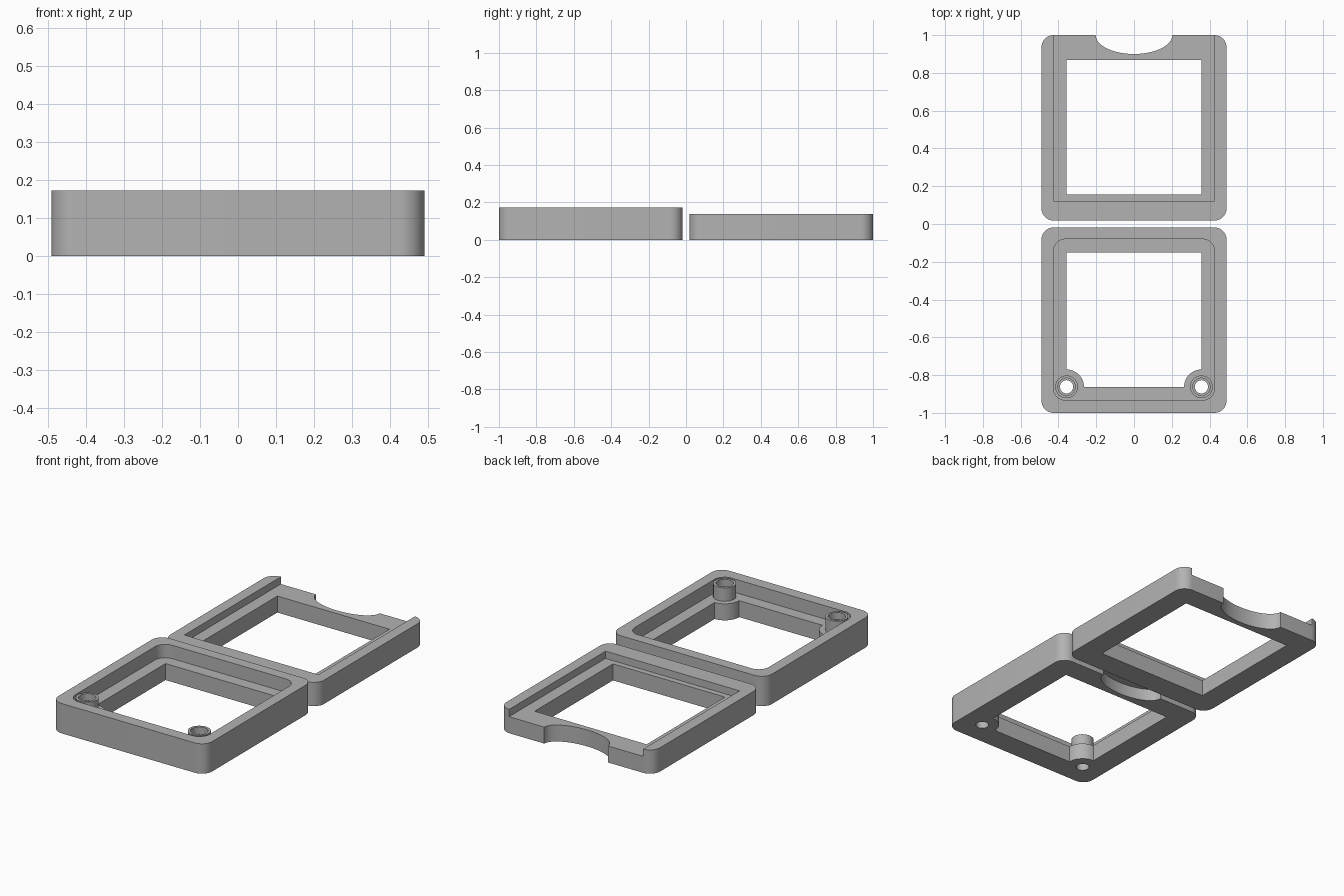
import bpy, bmesh, math

cube = bpy.data.objects.get("Cube")
if cube:
    bpy.data.objects.remove(cube, do_unlink=True)

grey = bpy.data.materials.new("plain_grey")
grey.use_nodes = True
colour = (0.45, 0.45, 0.45, 1)
grey.diffuse_color = colour
grey.node_tree.nodes["Principled BSDF"].inputs["Base Color"].default_value = colour


def prism(name, outline, z0, z1):
    """Extrude a flat outline from z0 up to z1."""
    bm = bmesh.new()
    face = bm.faces.new([bm.verts.new((x, y, z0)) for x, y in outline])
    top = bmesh.ops.extrude_face_region(bm, geom=[face])["geom"]
    verts = [v for v in top if isinstance(v, bmesh.types.BMVert)]
    bmesh.ops.translate(bm, vec=(0, 0, z1 - z0), verts=verts)
    bmesh.ops.recalc_face_normals(bm, faces=bm.faces)
    mesh = bpy.data.meshes.new(name)
    bm.to_mesh(mesh)
    bm.free()
    mesh.materials.append(grey)
    obj = bpy.data.objects.new(name, mesh)
    bpy.context.collection.objects.link(obj)
    return obj


def rect(x0, x1, y0, y1, r=0.0, steps=10):
    """Rectangle outline, with rounded corners when r is set."""
    if not r:
        return [(x0, y0), (x1, y0), (x1, y1), (x0, y1)]
    centres = [(x1 - r, y1 - r), (x0 + r, y1 - r), (x0 + r, y0 + r), (x1 - r, y0 + r)]
    points = []
    for quarter, (cx, cy) in enumerate(centres):
        for i in range(steps + 1):
            a = (quarter + i / steps) * math.pi / 2
            points.append((cx + r * math.cos(a), cy + r * math.sin(a)))
    return points


def ellipse(cx, cy, rx, ry, n=48):
    turn = 2 * math.pi / n
    return [(cx + rx * math.cos(i * turn), cy + ry * math.sin(i * turn)) for i in range(n)]


def combine(obj, tool, operation):
    """Apply a boolean, then discard the tool object."""
    mod = obj.modifiers.new("boolean", 'BOOLEAN')
    mod.operation, mod.solver, mod.object = operation, 'EXACT', tool
    graph = bpy.context.evaluated_depsgraph_get()
    mesh = bpy.data.meshes.new_from_object(obj.evaluated_get(graph))
    obj.modifiers.clear()
    obj.data = mesh
    bpy.data.objects.remove(tool, do_unlink=True)


def cut(obj, outline, z0, z1):
    combine(obj, prism("cutter", outline, z0, z1), 'DIFFERENCE')


def add(obj, outline, z0, z1):
    combine(obj, prism("addition", outline, z0, z1), 'UNION')


HALF, GAP, RADIUS = 0.49, 0.018, 0.065
WINDOW = 0.357
RECESS = 0.427

# Front frame: rounded tray with a ledge and a square window
HEIGHT, LEDGE = 0.172, 0.095
front = prism("front_frame", rect(-HALF, HALF, -1, -GAP, RADIUS), 0, HEIGHT)
cut(front, rect(-RECESS, RECESS, -0.933, -0.08, RADIUS), LEDGE, 0.3)
cut(front, rect(-WINDOW, WINDOW, -0.863, -0.15), -0.1, 0.3)

# Screw posts on rounded lobes in the two front corners
for side in (-1, 1):
    x, y = side * 0.357, -0.862
    add(front, ellipse(x, y, 0.092, 0.092), 0, LEDGE)
    add(front, ellipse(x, y, 0.06, 0.06), LEDGE - 0.02, HEIGHT)
    cut(front, ellipse(x, y, 0.035, 0.035, 32), -0.1, 0.3)
    cut(front, ellipse(x, y, 0.046, 0.046, 32), HEIGHT - 0.04, 0.3)

# Finger scoop under the rear edge
cut(front, ellipse(0, -GAP, 0.203, 0.1), -0.1, 0.07)

# Back frame: channel open at the rear, square window, thumb notch
HEIGHT, LEDGE = 0.137, 0.095
back = prism("back_frame", rect(-HALF, HALF, GAP, 1, RADIUS), 0, HEIGHT)
cut(back, rect(-RECESS, RECESS, 0.122, 1.1), LEDGE, 0.3)
cut(back, rect(-WINDOW, WINDOW, 0.155, 0.868), -0.1, 0.3)
cut(back, ellipse(0, 1, 0.203, 0.1), -0.1, 0.3)

# Smooth rounded walls, keep hard edges
for obj in (front, back):
    bpy.ops.object.select_all(action='DESELECT')
    obj.select_set(True)
    bpy.context.view_layer.objects.active = obj
    bpy.ops.object.shade_smooth_by_angle(angle=math.radians(30))
